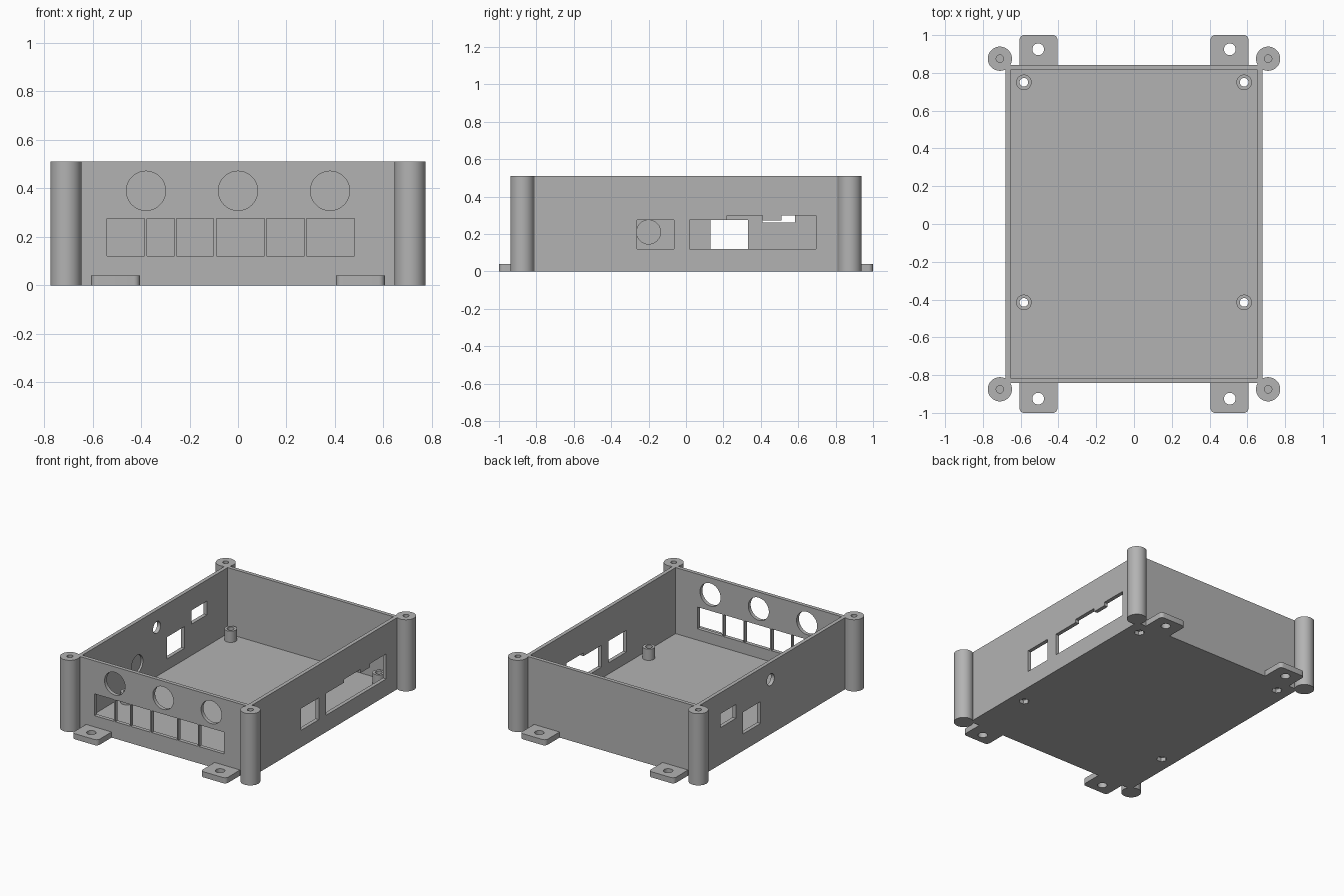
import bpy, bmesh
from math import cos, sin, tau, pi

if "Cube" in bpy.data.objects:
    bpy.data.objects.remove(bpy.data.objects["Cube"], do_unlink=True)

grey = bpy.data.materials.new("grey_plastic")
grey.use_nodes = True
grey.diffuse_color = (0.45, 0.45, 0.45, 1)
grey.node_tree.nodes["Principled BSDF"].inputs["Base Color"].default_value = grey.diffuse_color

# Main dimensions
HX, HY, H = 0.68, 0.8425, 0.51
WALL, FLOOR = 0.027, 0.04
SIGNS = [(sx, sy) for sx in (-1, 1) for sy in (-1, 1)]


def rect(u0, u1, v0, v1):
    return [(u0, v0), (u1, v0), (u1, v1), (u0, v1)]


def circle(u, v, r, n=48):
    return [(u + r * cos(tau * i / n), v + r * sin(tau * i / n)) for i in range(n)]


def prism(name, outline, axis, lo, hi):
    """Extrude a flat outline along an axis from lo to hi."""
    place = {"x": lambda u, v, w: (w, u, v),
             "y": lambda u, v, w: (u, w, v),
             "z": lambda u, v, w: (u, v, w)}[axis]
    bm = bmesh.new()
    rings = [[bm.verts.new(place(u, v, w)) for u, v in outline] for w in (lo, hi)]
    n = len(outline)
    bm.faces.new(rings[0])
    bm.faces.new(rings[1])
    for i in range(n):
        j = (i + 1) % n
        bm.faces.new((rings[0][i], rings[0][j], rings[1][j], rings[1][i]))
    bmesh.ops.recalc_face_normals(bm, faces=bm.faces)
    mesh = bpy.data.meshes.new(name)
    bm.to_mesh(mesh)
    bm.free()
    mesh.materials.append(grey)
    obj = bpy.data.objects.new(name, mesh)
    bpy.context.collection.objects.link(obj)
    return obj


def cut(obj, outline, axis, lo, hi):
    """Remove an extruded outline from an object."""
    cutter = prism("cutter", outline, axis, lo, hi)
    cutter.hide_render = True
    mod = obj.modifiers.new("cut", "BOOLEAN")
    mod.operation, mod.solver, mod.object = "DIFFERENCE", "EXACT", cutter
    graph = bpy.context.evaluated_depsgraph_get()
    mesh = bpy.data.meshes.new_from_object(obj.evaluated_get(graph))
    obj.modifiers.clear()
    obj.data = mesh
    bpy.data.objects.remove(cutter, do_unlink=True)


# Open-topped case
case = prism("case_shell", rect(-HX, HX, -HY, HY), "z", 0, H)
cut(case, rect(WALL - HX, HX - WALL, WALL - HY, HY - WALL), "z", FLOOR, H + 0.1)

# Front wall: row of sockets below three round holes
front = ("y", -HY - 0.05, -HY + 0.08)
for x0, x1 in [(-0.54, -0.386), (-0.376, -0.262), (-0.254, -0.101),
               (-0.089, 0.11), (0.118, 0.275), (0.283, 0.481)]:
    cut(case, rect(x0, x1, 0.12, 0.275), *front)
for x in (-0.38, 0, 0.38):
    cut(case, circle(x, 0.39, 0.081), *front)

# Left wall: a square port and a stepped port
left = ("x", HX - 0.06, HX + 0.05)
cut(case, rect(-0.262, -0.063, 0.12, 0.275), *left)
cut(case, [(0.02, 0.12), (0.695, 0.12), (0.695, 0.298), (0.51, 0.298), (0.51, 0.273),
           (0.408, 0.273), (0.408, 0.298), (0.22, 0.298), (0.22, 0.275), (0.02, 0.275)], *left)

# Right wall: two ports, a small hole and a blind round recess inside
right = ("x", -HX - 0.05, -HX + 0.06)
cut(case, rect(0.132, 0.332, 0.12, 0.275), *right)
cut(case, rect(0.41, 0.583, 0.262, 0.36), *right)
cut(case, circle(0.02, 0.388, 0.042), *right)
cut(case, circle(-0.2, 0.21, 0.064), "x", -HX + 0.012, -HX + 0.06)

# Corner pillars with blind screw holes, nested into the case corners
parts = [case]
for sx, sy in SIGNS:
    post = circle(sx * 0.71, sy * 0.875, 0.064)
    cut(case, post, "z", -0.1, H + 0.1)
    pillar = prism("corner_pillar", post, "z", 0, H)
    cut(pillar, circle(sx * 0.71, sy * 0.875, 0.02, 16), "z", H - 0.3, H + 0.1)
    parts.append(pillar)

# Mounting tabs with rounded outer corners
for sx, sy in SIGNS:
    r, x0, x1 = 0.025, 0.405, 0.606
    outline = [(x0, HY), (x1, HY)]
    for cx, start in ((x1 - r, 0), (x0 + r, pi / 2)):
        outline += [(cx + r * cos(start + k * pi / 12), 1 - r + r * sin(start + k * pi / 12))
                    for k in range(7)]
    tab = prism("mounting_tab", [(sx * x, sy * y) for x, y in outline], "z", 0, FLOOR)
    cut(tab, circle(sx * 0.507, sy * 0.925, 0.031), "z", -0.1, 0.1)
    parts.append(tab)

# Board standoffs with through holes and hexagonal nut pockets underneath
for x in (-0.583, 0.583):
    for y in (0.75, -0.415):
        standoff = prism("standoff", circle(x, y, 0.041), "z", FLOOR, 0.12)
        bore = circle(x, y, 0.023, 24)
        cut(standoff, bore, "z", 0, 0.2)
        cut(case, bore, "z", -0.1, 0.1)
        cut(case, circle(x, y, 0.034, 6), "z", -0.1, 0.028)
        parts.append(standoff)

# Smooth round surfaces, keep edges sharp
bpy.ops.object.select_all(action="DESELECT")
for obj in parts:
    obj.select_set(True)
bpy.context.view_layer.objects.active = case
bpy.ops.object.shade_smooth_by_angle(angle=pi / 6)
